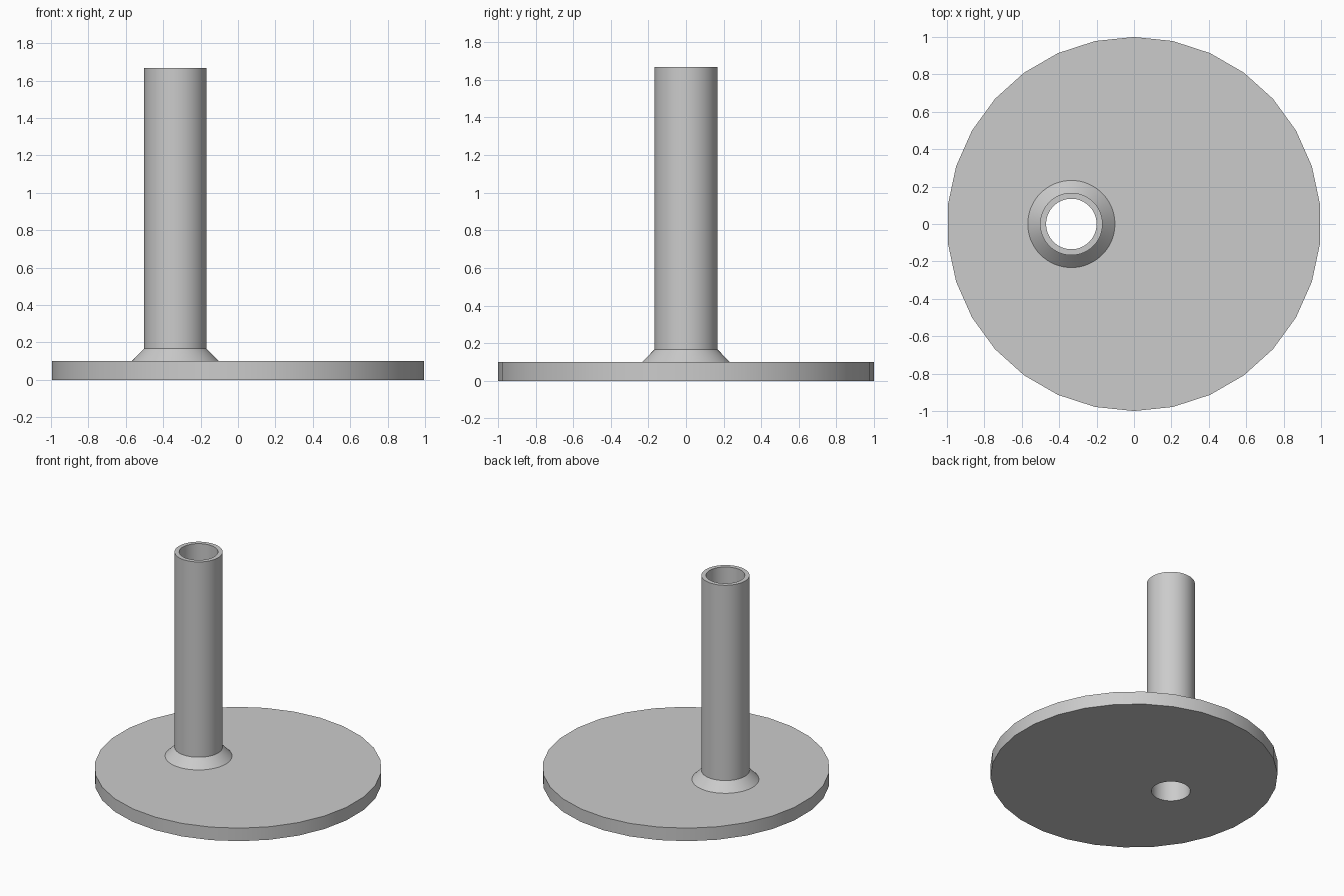
import bpy
import bmesh
import math
from mathutils import Matrix

cube = bpy.data.objects.get("Cube")
if cube:
    bpy.data.objects.remove(cube, do_unlink=True)

TUBE_X = -0.335
BORE, OUTER, FLARE = 0.135, 0.167, 0.233
DISC_TOP, FLARE_TOP, TUBE_TOP = 0.1, 0.167, 1.667

grey = bpy.data.materials.new("light grey")
grey.use_nodes = True
colour = (0.6, 0.6, 0.6, 1)
grey.diffuse_color = colour
grey.node_tree.nodes["Principled BSDF"].inputs["Base Color"].default_value = colour


def finish(name, bm):
    bmesh.ops.recalc_face_normals(bm, faces=bm.faces)
    mesh = bpy.data.meshes.new(name)
    bm.to_mesh(mesh)
    bm.free()
    mesh.materials.append(grey)
    obj = bpy.data.objects.new(name, mesh)
    bpy.context.collection.objects.link(obj)
    bpy.ops.object.select_all(action="DESELECT")
    obj.select_set(True)
    bpy.context.view_layer.objects.active = obj
    bpy.ops.object.shade_smooth_by_angle(angle=math.radians(30))
    return obj


# Round base plate with the bore cut through it
bm = bmesh.new()
bmesh.ops.create_circle(bm, segments=30, radius=1)
bmesh.ops.create_circle(bm, segments=64, radius=BORE,
                        matrix=Matrix.Translation((TUBE_X, 0, 0)))
bmesh.ops.triangle_fill(bm, use_beauty=True, edges=bm.edges[:], normal=(0, 0, 1))
top = bmesh.ops.extrude_face_region(bm, geom=bm.faces[:], use_keep_orig=True)
top_verts = [g for g in top["geom"] if isinstance(g, bmesh.types.BMVert)]
bmesh.ops.translate(bm, verts=top_verts, vec=(0, 0, DISC_TOP))
finish("base_plate", bm)

# Hollow tube with a flared collar, lathed from its wall profile
bm = bmesh.new()
profile = [(BORE, DISC_TOP), (BORE, TUBE_TOP), (OUTER, TUBE_TOP),
           (OUTER, FLARE_TOP), (FLARE, DISC_TOP)]
verts = [bm.verts.new((r, 0, z)) for r, z in profile]
edges = [bm.edges.new(pair) for pair in zip(verts, verts[1:])]
bmesh.ops.spin(bm, geom=verts + edges, cent=(0, 0, 0), axis=(0, 0, 1),
               angle=math.tau, steps=64, use_merge=True)
bmesh.ops.remove_doubles(bm, verts=bm.verts, dist=0.0005)
tube = finish("flared_tube", bm)
tube.location.x = TUBE_X
